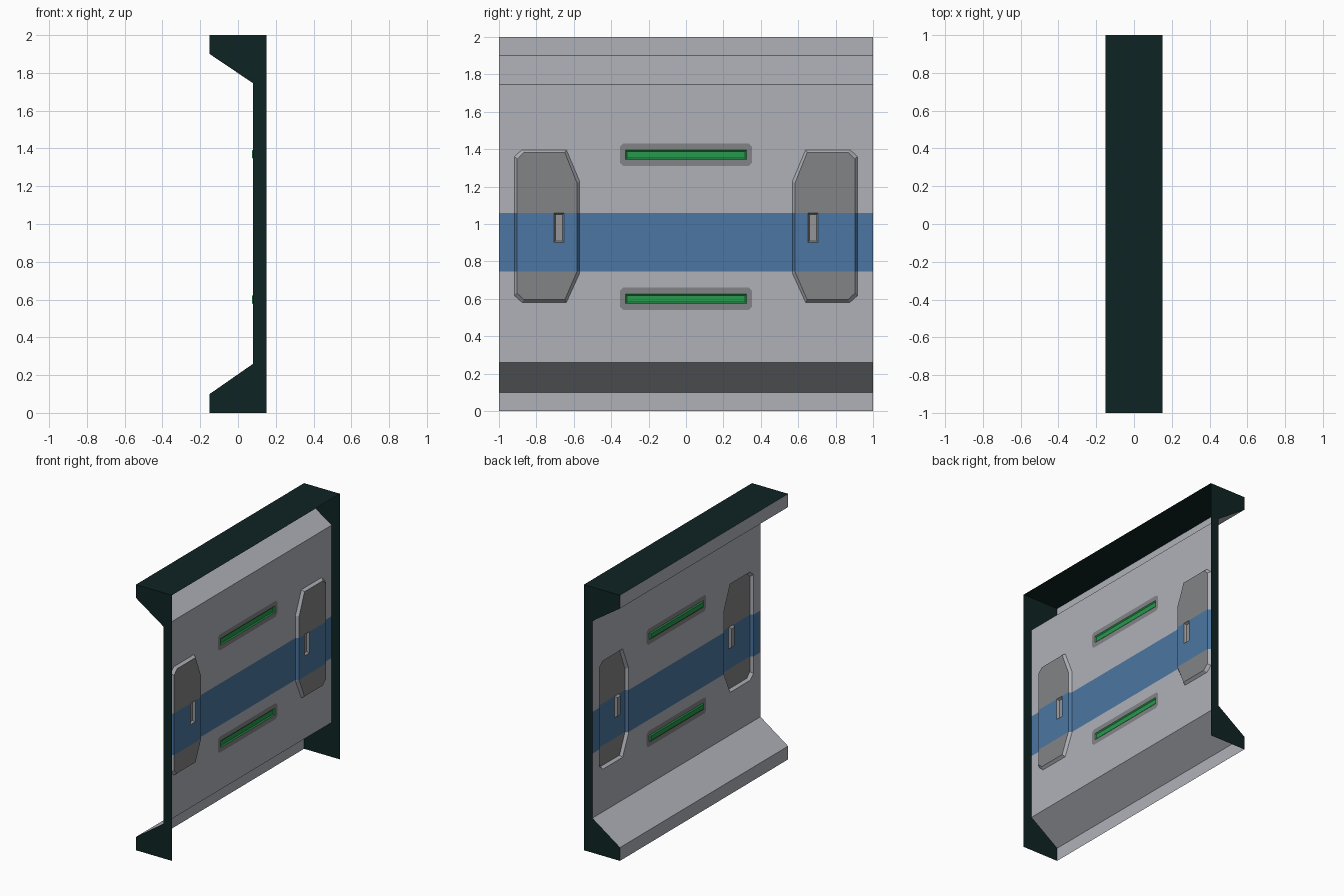
import bpy, bmesh
from mathutils import Vector

if "Cube" in bpy.data.objects:
    bpy.data.objects.remove(bpy.data.objects["Cube"])


def material(name, rgb):
    m = bpy.data.materials.new(name)
    m.diffuse_color = (*rgb, 1)
    m.use_nodes = True
    m.node_tree.nodes["Principled BSDF"].inputs["Base Color"].default_value = m.diffuse_color
    return m


LIGHT = material("light grey", (0.43, 0.44, 0.48))
DARK = material("near black teal", (0.0045, 0.017, 0.017))
PANEL = material("panel grey", (0.225, 0.227, 0.238))
BLUE = material("stripe blue", (0.07, 0.18, 0.36))
GREEN = material("light green", (0.02, 0.32, 0.075))
HANDLE = material("handle grey", (0.30, 0.30, 0.31))

WALL_X = 0.08


def finish(bm, name, mats):
    me = bpy.data.meshes.new(name)
    bm.to_mesh(me)
    bm.free()
    for m in mats:
        me.materials.append(m)
    ob = bpy.data.objects.new(name, me)
    bpy.context.collection.objects.link(ob)
    return ob


def sheet(name, profile, mat):
    """Open strip along y from an (x, z) profile."""
    bm = bmesh.new()
    rows = [[bm.verts.new((x, y, z)) for y in (-1, 1)] for x, z in profile]
    for a, b in zip(rows, rows[1:]):
        bm.faces.new((a[0], a[1], b[1], b[0]))
    return finish(bm, name, [mat])


# Flanges, top plate and end caps (back and underside are open)
sheet("upper_flange", [(-0.15, 2), (-0.15, 1.9), (WALL_X, 1.745)], LIGHT)
sheet("lower_flange", [(WALL_X, 0.26), (-0.15, 0.1), (-0.15, 0)], LIGHT)
sheet("top_plate", [(0.15, 2), (-0.15, 2)], DARK)

SECTION = [(0.15, 0), (0.15, 2), (-0.15, 2), (-0.15, 1.9), (WALL_X, 1.745),
           (WALL_X, 0.26), (-0.15, 0.1), (-0.15, 0)]
for y, label in ((-1, "front"), (1, "rear")):
    bm = bmesh.new()
    f = bm.faces.new([bm.verts.new((x, y, z)) for x, z in SECTION])
    f.normal_update()
    if f.normal.y * y < 0:
        f.normal_flip()
    finish(bm, label + "_end_cap", [DARK])


# Wall sheet with recessed panels, handles and light bars
bm = bmesh.new()


def loop(points, x):
    vs = [bm.verts.new((x, y, z)) for y, z in points]
    return vs, [bm.edges.new((vs[i - 1], vs[i])) for i in range(len(vs))]


def fill(mat, *loops):
    edges = [e for l in loops for e in l[1]]
    r = bmesh.ops.triangle_fill(bm, edges=edges, use_beauty=True, normal=(-1, 0, 0))
    for g in r["geom"]:
        if isinstance(g, bmesh.types.BMFace):
            g.material_index = mat


def skirt(a, b, mat):
    for i in range(len(a[0])):
        f = bm.faces.new((a[0][i - 1], a[0][i], b[0][i], b[0][i - 1]))
        f.material_index = mat


def rect(y0, y1, z0, z1, cut=0.0):
    if not cut:
        return [(y0, z0), (y1, z0), (y1, z1), (y0, z1)]
    return [(y0 + cut, z0), (y1 - cut, z0), (y1, z0 + cut), (y1, z1 - cut),
            (y1 - cut, z1), (y0 + cut, z1), (y0, z1 - cut), (y0, z0 + cut)]


def raised(y0, y1, z0, z1, x0, x1, inset, mat):
    base = loop(rect(y0, y1, z0, z1), x0)
    cap = loop(rect(y0 + inset, y1 - inset, z0 + inset, z1 - inset), x1)
    skirt(base, cap, mat)
    fill(mat, cap)
    return base


OUTLINE = [(0.648, 1.383), (0.866, 1.383), (0.903, 1.348), (0.903, 0.63),
           (0.866, 0.595), (0.648, 0.595), (0.583, 0.745), (0.583, 1.22)]
holes = []
for s in (-1, 1):
    rim = loop([(s * (0.743 + (y - 0.743) * 1.09), 0.989 + (z - 0.989) * 1.035)
                for y, z in OUTLINE], WALL_X)
    floor = loop([(s * y, z) for y, z in OUTLINE], 0.10)
    skirt(rim, floor, 0)
    ys = sorted((s * 0.651, s * 0.707))
    grip = raised(*ys, 0.90, 1.06, 0.10, 0.083, 0.01, 3)
    fill(1, floor, grip)
    holes.append(rim)

for z in (1.37, 0.6):
    border = loop(rect(-0.353, 0.353, z - 0.06, z + 0.06, 0.018), WALL_X)
    bar = raised(-0.323, 0.323, z - 0.025, z + 0.025, WALL_X, 0.073, 0.008, 4)
    fill(1, border, bar)
    holes.append(border)

fill(0, loop(rect(-1, 1, 0.26, 1.745), WALL_X), *holes)

# Blue stripe cut across the wall and its panels
for z in (0.745, 1.06):
    bmesh.ops.bisect_plane(bm, geom=bm.verts[:] + bm.edges[:] + bm.faces[:],
                           plane_co=(0, 0, z), plane_no=(0, 0, 1))
for f in bm.faces:
    if f.material_index in (0, 1) and 0.745 < f.calc_center_median().z < 1.06:
        f.material_index = 2

bmesh.ops.recalc_face_normals(bm, faces=bm.faces[:])
if sum(f.normal.x * f.calc_area() for f in bm.faces) > 0:
    bmesh.ops.reverse_faces(bm, faces=bm.faces[:])
finish(bm, "wall_panel", [LIGHT, PANEL, BLUE, HANDLE, GREEN])
